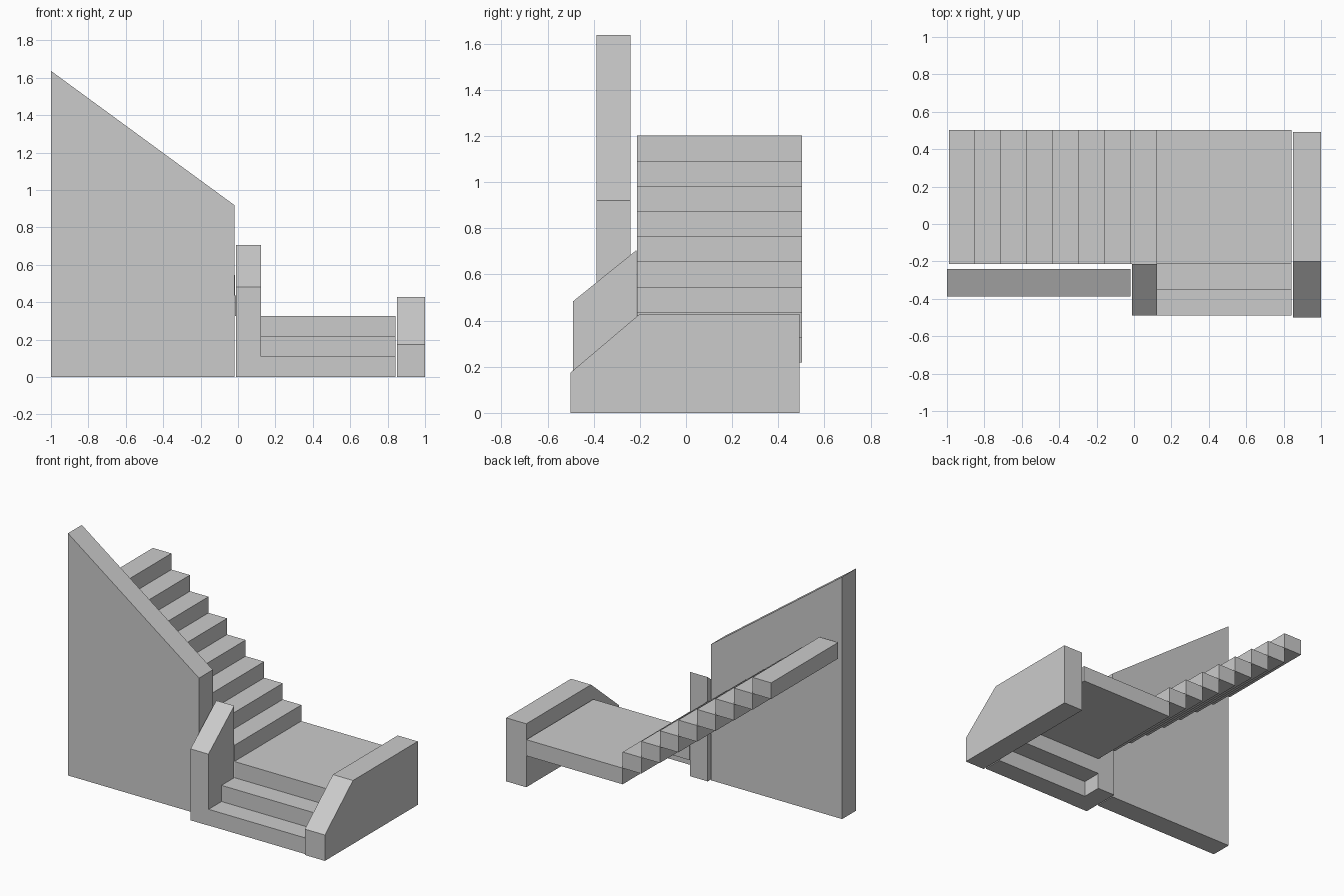
import bpy

if "Cube" in bpy.data.objects:
    bpy.data.objects.remove(bpy.data.objects["Cube"])


def prism(name, outline, axis, a, b):
    """Extrude a 2D outline along x (outline = y,z) or y (outline = x,z)."""
    def point(p, d):
        return (d, p[0], p[1]) if axis == 'x' else (p[0], d, p[1])
    n = len(outline)
    verts = [point(p, a) for p in outline] + [point(p, b) for p in outline]
    faces = [tuple(reversed(range(n))), tuple(range(n, 2 * n))]
    faces += [(i, (i + 1) % n, n + (i + 1) % n, n + i) for i in range(n)]
    if axis == 'y':
        faces = [tuple(reversed(f)) for f in faces]
    mesh = bpy.data.meshes.new(name)
    mesh.from_pydata(verts, [], faces)
    obj = bpy.data.objects.new(name, mesh)
    bpy.context.collection.objects.link(obj)
    return obj


def box(name, x0, x1, y0, y1, z0, z1):
    return prism(name, [(y0, z0), (y1, z0), (y1, z1), (y0, z1)], 'x', x0, x1)


rise = 0.1092
back = 0.502
landing_front = -0.213

# Tall sloped wall beside the upper flight
prism("tall_wall", [(-1, 0), (-0.02, 0), (-0.02, 0.92), (-1, 1.637)], 'y', -0.388, -0.24)

# Low sloped walls on either side of the entry steps
prism("left_side_wall", [(-0.49, 0), (-0.215, 0), (-0.215, 0.705), (-0.49, 0.483)],
      'x', -0.012, 0.122)
prism("right_side_wall", [(-0.5, 0), (0.492, 0), (0.492, 0.429), (-0.2, 0.429), (-0.5, 0.175)],
      'x', 0.85, 1.0)

# Entry steps
for i in range(2):
    y = -0.488 + i * 0.138
    box(f"entry_step_{i + 1}", 0.122, 0.842, y, y + 0.138, i * rise, (i + 1) * rise)

# Landing slab
box("landing", 0.122, 0.842, landing_front, back, 2 * rise, 3 * rise)

# Upper flight of separate block steps
tread = 0.1388
for i in range(8):
    x = 0.122 - i * tread
    box(f"upper_step_{i + 1}", x - tread, x, landing_front, back,
        (i + 3) * rise, (i + 4) * rise)
